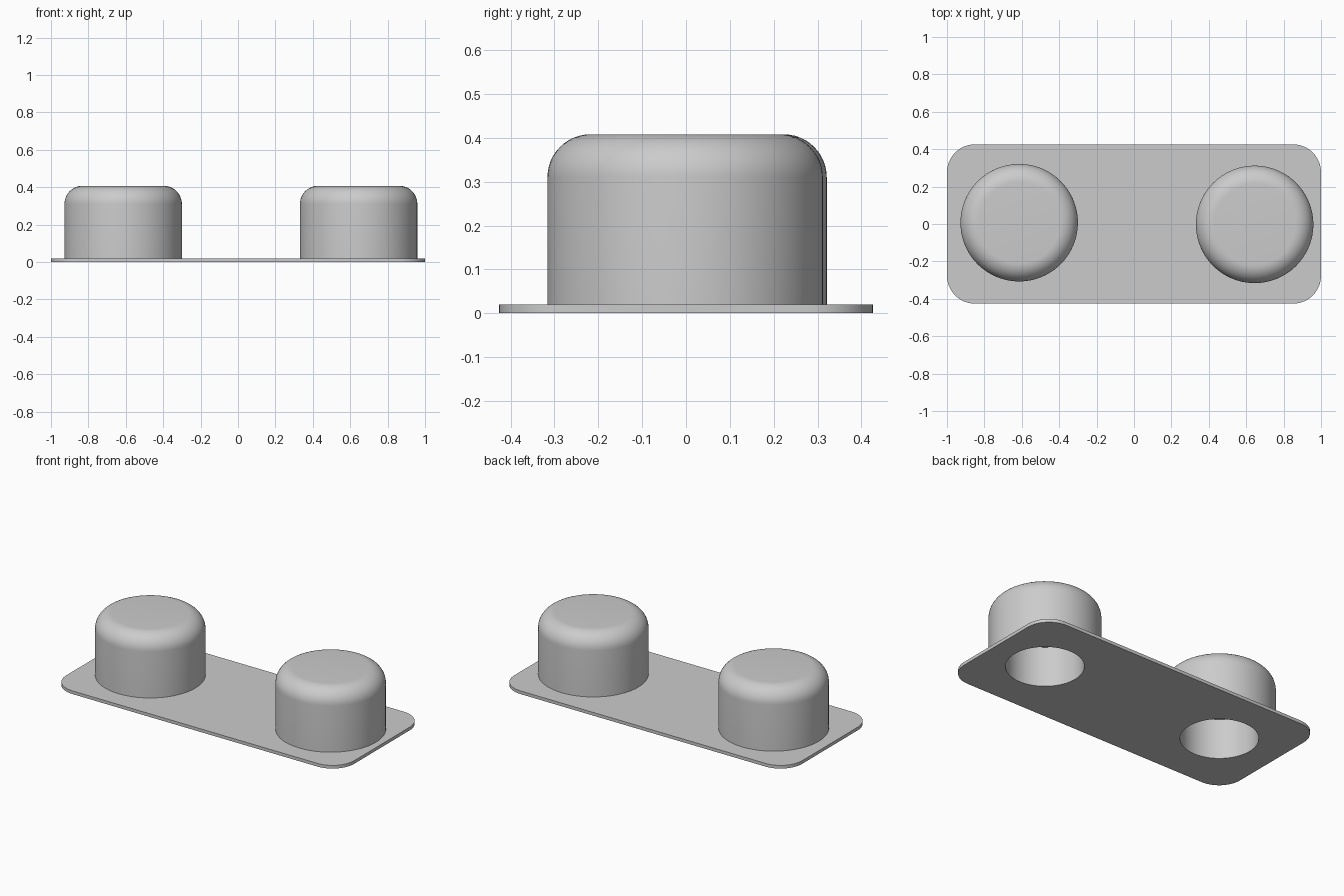
import bpy, bmesh, math
from mathutils import Matrix

cube = bpy.data.objects.get("Cube")
if cube:
    bpy.data.objects.remove(cube, do_unlink=True)

grey = bpy.data.materials.new("plain_grey")
grey.use_nodes = True
colour = (0.6, 0.6, 0.6, 1)
grey.diffuse_color = colour
grey.node_tree.nodes["Principled BSDF"].inputs["Base Color"].default_value = colour

HALF_X, HALF_Y, THICK, CORNER = 1.0, 0.426, 0.02, 0.15
POST_R, POST_TOP, FILLET = 0.314, 0.408, 0.098
HOLE_R, HOLE_TOP = 0.219, 0.25
SEGMENTS = 96


def finish(name, bm, location=(0, 0, 0)):
    bmesh.ops.recalc_face_normals(bm, faces=bm.faces)
    mesh = bpy.data.meshes.new(name)
    bm.to_mesh(mesh)
    bm.free()
    mesh.materials.append(grey)
    obj = bpy.data.objects.new(name, mesh)
    obj.location = location
    bpy.context.collection.objects.link(obj)
    return obj


def smooth(obj):
    bpy.ops.object.select_all(action='DESELECT')
    obj.select_set(True)
    bpy.context.view_layer.objects.active = obj
    bpy.ops.object.shade_smooth_by_angle(angle=math.radians(30))


def arc(cx, cy, radius, start, steps):
    """Quarter circle, counter-clockwise from a start angle in degrees."""
    angles = [math.radians(start + 90 * i / steps) for i in range(steps + 1)]
    return [(cx + radius * math.cos(a), cy + radius * math.sin(a)) for a in angles]


def make_plate():
    # Rounded rectangle, extruded upwards
    bm = bmesh.new()
    dx, dy = HALF_X - CORNER, HALF_Y - CORNER
    outline = []
    for i, (sx, sy) in enumerate([(1, 1), (-1, 1), (-1, -1), (1, -1)]):
        outline += arc(sx * dx, sy * dy, CORNER, 90 * i, 12)
    face = bm.faces.new([bm.verts.new((x, y, 0)) for x, y in outline])
    top = bmesh.ops.extrude_face_region(bm, geom=[face], use_keep_orig=True)
    verts = [g for g in top["geom"] if isinstance(g, bmesh.types.BMVert)]
    bmesh.ops.translate(bm, verts=verts, vec=(0, 0, THICK))
    return finish("base_plate", bm)


def make_post(name, x, y):
    # Turned profile: blind hole, foot, wall, rounded shoulder, flat top
    profile = [(0, HOLE_TOP), (HOLE_R, HOLE_TOP), (HOLE_R, THICK), (POST_R, THICK)]
    profile += arc(POST_R - FILLET, POST_TOP - FILLET, FILLET, 0, 12)
    profile.append((0, POST_TOP))
    bm = bmesh.new()
    verts = [bm.verts.new((r, 0, z)) for r, z in profile]
    edges = [bm.edges.new(pair) for pair in zip(verts, verts[1:])]
    bmesh.ops.spin(bm, geom=verts + edges, cent=(0, 0, 0), axis=(0, 0, 1),
                   angle=math.tau, steps=SEGMENTS)
    bmesh.ops.remove_doubles(bm, verts=bm.verts, dist=0.0001)
    smooth(finish(name, bm, (x, y, 0)))


def cut_hole(target, name, x, y):
    bm = bmesh.new()
    bmesh.ops.create_cone(bm, cap_ends=True, segments=SEGMENTS, radius1=HOLE_R,
                          radius2=HOLE_R, depth=0.2,
                          matrix=Matrix.Rotation(math.pi / SEGMENTS * 2, 4, 'Z'))
    cutter = finish(name, bm, (x, y, 0))
    cut = target.modifiers.new(name, 'BOOLEAN')
    cut.operation, cut.solver, cut.object = 'DIFFERENCE', 'EXACT', cutter
    bpy.context.view_layer.objects.active = target
    bpy.ops.object.modifier_apply(modifier=name)
    bpy.data.objects.remove(cutter, do_unlink=True)


plate = make_plate()
for side, x, y in [("right", -0.614, 0.007), ("left", 0.645, -0.002)]:
    make_post(side + "_post", x, y)
    cut_hole(plate, side + "_hole", x, y)
smooth(plate)
